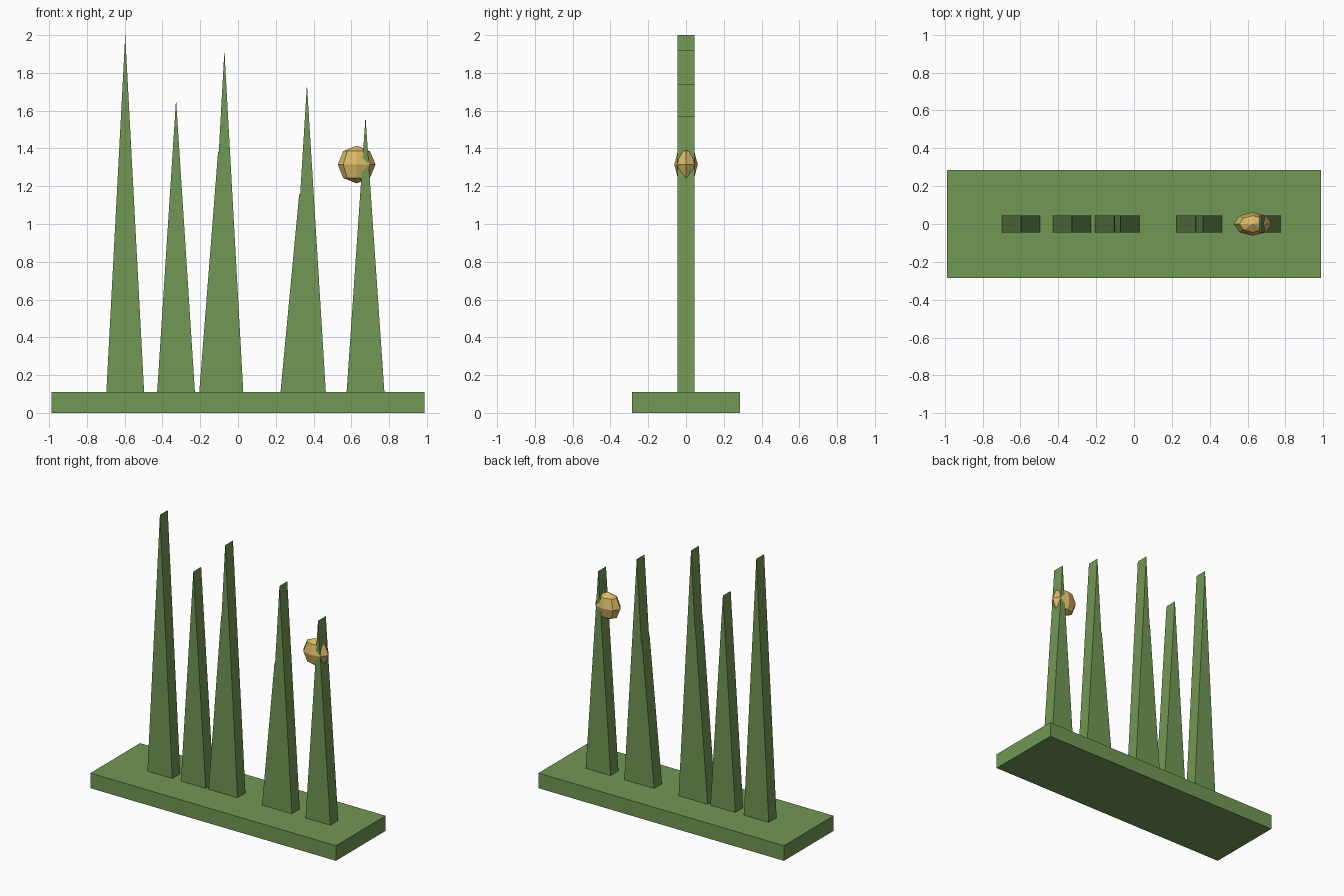
import bpy, bmesh

if "Cube" in bpy.data.objects:
    bpy.data.objects.remove(bpy.data.objects["Cube"])


def material(name, color):
    m = bpy.data.materials.new(name)
    m.diffuse_color = color
    m.use_nodes = True
    m.node_tree.nodes["Principled BSDF"].inputs["Base Color"].default_value = m.diffuse_color
    return m


green = material("grass_green", (0.17, 0.31, 0.09, 1))
gold = material("gold", (0.70, 0.48, 0.13, 1))
BASE_TOP = 0.11


def blade(name, x, top, half=0.1, depth=0.045):
    """Upright triangular prism, thin in y."""
    bm = bmesh.new()
    pts = [(x - half, BASE_TOP), (x + half, BASE_TOP), (x, top)]
    face = bm.faces.new([bm.verts.new((px, -depth, pz)) for px, pz in pts])
    ext = bmesh.ops.extrude_face_region(bm, geom=[face])
    verts = [g for g in ext["geom"] if isinstance(g, bmesh.types.BMVert)]
    bmesh.ops.translate(bm, verts=verts, vec=(0, 2 * depth, 0))
    bmesh.ops.recalc_face_normals(bm, faces=bm.faces)
    mesh = bpy.data.meshes.new(name)
    bm.to_mesh(mesh)
    bm.free()
    mesh.materials.append(green)
    bpy.context.collection.objects.link(bpy.data.objects.new(name, mesh))


# Ground slab
bpy.ops.mesh.primitive_cube_add(size=1, location=(0, 0, BASE_TOP / 2))
slab = bpy.context.object
slab.name = "ground_slab"
slab.scale = (1.975, 0.57, BASE_TOP)
slab.data.materials.append(green)

# Grass blades, some overlapping a shorter neighbour
for i, (x, top) in enumerate([(-0.597, 2.0), (-0.328, 1.66), (-0.105, 1.39),
                              (-0.072, 1.92), (0.325, 1.17), (0.365, 1.74),
                              (0.675, 1.57)]):
    blade(f"grass_blade_{i + 1}", x, top)

# Flattened low-poly beetle body clinging to the last blade
bpy.ops.mesh.primitive_uv_sphere_add(segments=8, ring_count=4, radius=0.1,
                                     location=(0.628, 0, 1.315))
bug = bpy.context.object
bug.name = "beetle_body"
bug.scale = (1, 0.62, 1)
bug.data.materials.append(gold)
